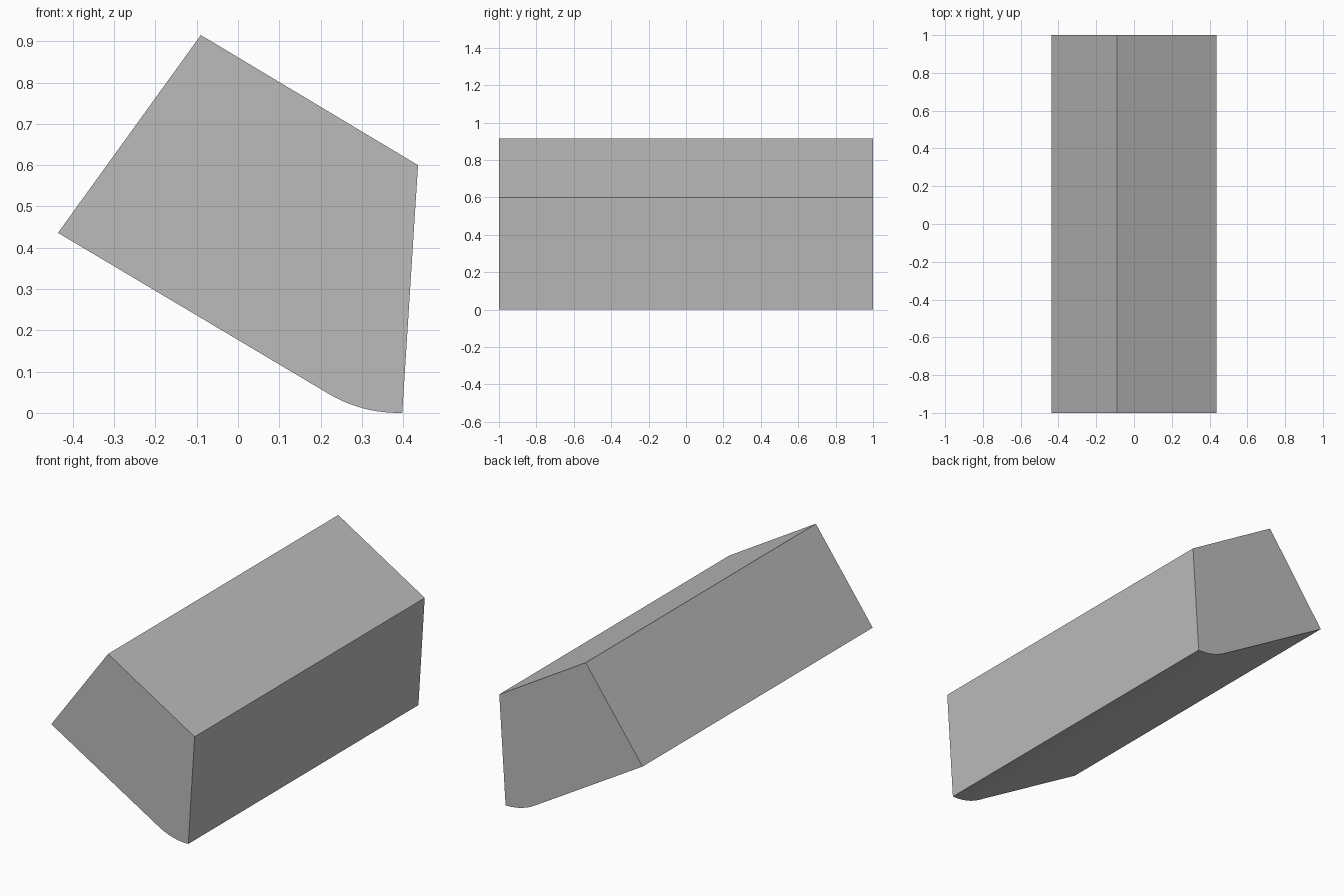
import bpy, bmesh
from math import sin, cos, radians
from mathutils import Vector

cube = bpy.data.objects.get("Cube")
if cube:
    bpy.data.objects.remove(cube, do_unlink=True)

# Plain grey material
grey = bpy.data.materials.new("grey")
grey.use_nodes = True
colour = (0.5, 0.5, 0.5, 1)
grey.diffuse_color = colour
grey.node_tree.nodes["Principled BSDF"].inputs["Base Color"].default_value = colour

# Cross-section: straight edges, then a rounded lower corner
radius, centre_x = 0.33, 0.388
start, end, steps = radians(-30.6), radians(1.7), 12
profile = [(0.436, 0.6), (-0.09, 0.915), (-0.436, 0.436)]
for i in range(steps + 1):
    a = start + (end - start) * i / steps
    profile.append((centre_x + radius * sin(a), radius * (1 - cos(a))))

# Extrude the section along the full length
bm = bmesh.new()
face = bm.faces.new([bm.verts.new((x, -1, z)) for x, z in profile])
ext = bmesh.ops.extrude_face_region(bm, geom=[face], use_keep_orig=True)
moved = [g for g in ext["geom"] if isinstance(g, bmesh.types.BMVert)]
bmesh.ops.translate(bm, verts=moved, vec=Vector((0, 2, 0)))
bmesh.ops.recalc_face_normals(bm, faces=bm.faces)
mesh = bpy.data.meshes.new("wedge_block")
bm.to_mesh(mesh)
bm.free()
mesh.materials.append(grey)

block = bpy.data.objects.new("wedge_block", mesh)
bpy.context.collection.objects.link(block)

# Smooth the rounded corner, keep the edges sharp
bpy.ops.object.select_all(action="DESELECT")
block.select_set(True)
bpy.context.view_layer.objects.active = block
bpy.ops.object.shade_smooth_by_angle(angle=radians(20))
